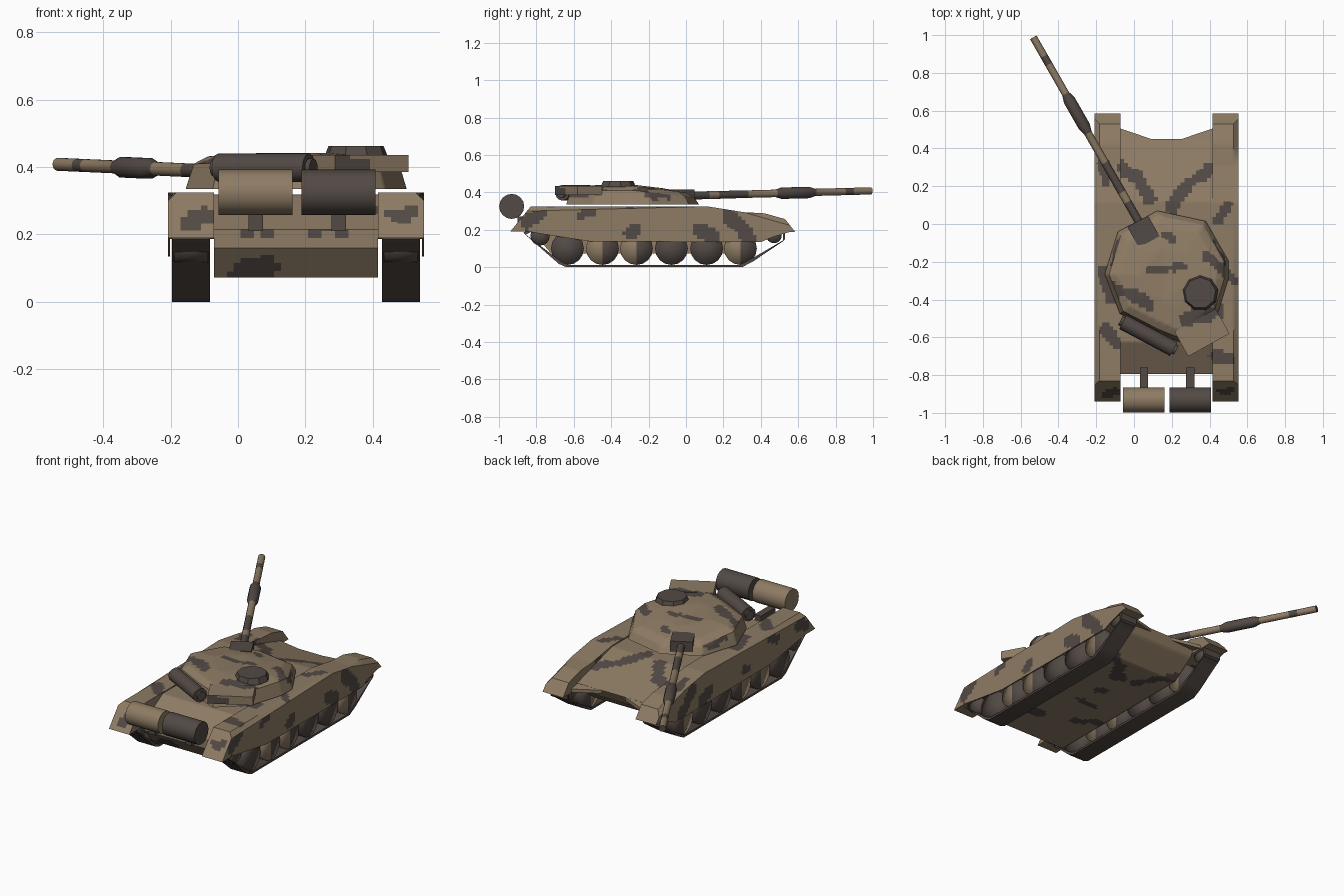
import bpy, bmesh
from math import radians
from mathutils import Vector, Matrix, noise

cube = bpy.data.objects.get("Cube")
if cube:
    bpy.data.objects.remove(cube)


def material(name, rgb):
    m = bpy.data.materials.new(name)
    m.use_nodes = True
    m.diffuse_color = (*rgb, 1)
    m.node_tree.nodes["Principled BSDF"].inputs["Base Color"].default_value = (*rgb, 1)
    return m


MATS = [material("tan_paint", (0.27, 0.2, 0.128)),
        material("dark_paint", (0.085, 0.067, 0.058))]
TAN, DARK = 0, 1
CX = 0.172                      # centre line of the hull
TURN = Matrix.Rotation(radians(29), 4, 'Z')   # turret traverse

# Camouflage blotches: start, end and radius, seen from above, the side and behind
TOP = [(-.07, .3, 0, .26, .03), (.02, .24, .09, .13, .03), (.2, .1, .28, .2, .04),
       (.28, .2, .4, .3, .03), (.08, -.25, .25, -.22, .02), (-.12, -.33, .08, -.42, .03),
       (.17, -.06, .2, -.08, .025), (.38, -.17, .48, -.24, .025), (.28, -.5, .44, -.46, .035),
       (-.17, -.25, -.12, -.4, .03), (-.15, -.55, -.1, -.62, .03), (.48, -.25, .53, -.3, .03),
       (.44, -.7, .5, -.72, .04), (-.17, .32, -.15, .22, .025), (.5, .1, .44, .02, .025)]
SIDE = [(-.85, .24, -.78, .28, .035), (-.57, .27, -.5, .3, .025), (-.3, .19, -.27, .2, .03),
        (.08, .2, .14, .17, .04), (.24, .27, .34, .15, .04), (-.2, .4, -.1, .38, .025)]
REAR = [(0, .08, .09, .1, .035), (.02, .22, .09, .22, .025), (.22, .22, .3, .22, .025),
        (.3, .4, .36, .4, .03), (-.13, .23, -.1, .25, .025), (.46, .26, .5, .25, .03)]


def is_dark(p, n):
    if abs(n.x) > 0.75:
        q, spots = Vector((p.y, p.z)), SIDE
    elif n.y < -0.6:
        q, spots = Vector((p.x, p.z)), REAR
    else:
        q, spots = Vector((p.x, p.y)), TOP
    wobble = 0.02 * noise.noise(p * 14)
    for ax, ay, bx, by, r in spots:
        a, d = Vector((ax, ay)), Vector((bx - ax, by - ay))
        t = min(1, max(0, (q - a).dot(d) / d.length_squared))
        if (q - a - d * t).length < r + wobble:
            return True
    return False


def camouflage(bm, step=0.02):
    """Cut the mesh into small cells and paint each by the blotch rule."""
    for axis in range(3):
        values = [v.co[axis] for v in bm.verts]
        normal = Vector([float(i == axis) for i in range(3)])
        x = min(values) + step * 0.9
        while x < max(values) - 0.002:
            geom = bm.verts[:] + bm.edges[:] + bm.faces[:]
            bmesh.ops.bisect_plane(bm, geom=geom, plane_co=normal * x, plane_no=normal, dist=1e-5)
            x += step
    bm.normal_update()
    for f in bm.faces:
        f.material_index = int(is_dark(f.calc_center_median(), f.normal))


def finish(bm, name, angle=35, camo=False):
    bmesh.ops.recalc_face_normals(bm, faces=bm.faces[:])
    if camo:
        camouflage(bm)
    mesh = bpy.data.meshes.new(name)
    bm.to_mesh(mesh)
    bm.free()
    for m in MATS:
        mesh.materials.append(m)
    ob = bpy.data.objects.new(name, mesh)
    bpy.context.collection.objects.link(ob)
    bpy.ops.object.select_all(action='DESELECT')
    ob.select_set(True)
    bpy.context.view_layer.objects.active = ob
    if angle >= 180:
        bpy.ops.object.shade_smooth()
    else:
        bpy.ops.object.shade_smooth_by_angle(angle=radians(angle))
    return ob


def loft(bm, rings, caps=True, mats=None):
    """Join rings of points; mats gives a colour for each band."""
    loops = [[bm.verts.new(p) for p in ring] for ring in rings]
    n = len(loops[0])
    for k, (a, b) in enumerate(zip(loops, loops[1:])):
        for i in range(n):
            f = bm.faces.new((a[i], a[(i + 1) % n], b[(i + 1) % n], b[i]))
            f.material_index = mats[k] if mats else TAN
    if caps:
        for loop in (loops[0], loops[-1]):
            bm.faces.new(loop).material_index = mats[-1] if mats else TAN


def prism(bm, profile, x0, x1):
    loft(bm, [[(x, y, z) for y, z in profile] for x in (x0, x1)])


def cylinder(bm, centre, r, length, rot=Matrix(), segs=16, mat=DARK, r2=None):
    res = bmesh.ops.create_cone(bm, cap_ends=True, cap_tris=True, segments=segs, radius1=r,
                                radius2=r if r2 is None else r2, depth=length,
                                matrix=Matrix.Translation(centre) @ rot)
    faces = {f for v in res["verts"] for f in v.link_faces}
    for f in faces:
        f.material_index = mat
    return faces


def box(bm, centre, size, rot=Matrix(), mat=DARK):
    res = bmesh.ops.create_cube(bm, size=1, matrix=Matrix.Translation(centre) @ rot @ Matrix.Diagonal((*size, 1)))
    for f in {f for v in res["verts"] for f in v.link_faces}:
        f.material_index = mat


ACROSS = Matrix.Rotation(radians(90), 4, 'Y')

# Hull between the tracks, with pointed nose corners
bm = bmesh.new()
prism(bm, [(-.62, .318), (.12, .318), (.45, .225), (.42, .17), (.28, .072), (-.72, .072),
           (-.795, .16), (-.795, .215)], CX - .243, CX + .243)
finish(bm, "hull", camo=True)
bm = bmesh.new()
for s in (-1, 1):
    loft(bm, [[(CX + s * .243, .44, z), (CX + s * .243, .505, z - .015), (CX + s * .08, .45, z)]
              for z in (.205, .225)])
finish(bm, "nose_corners")

# Running gear on each side
FENDER = [(-.94, .19), (-.83, .325), (.115, .325), (.31, .294), (.42, .288), (.53, .257), (.585, .187)]
SKIRT = [(-.9, .2), (-.757, .176), (-.515, .138), (.4, .134), (.46, .16), (.56, .19), (.56, .205)]
BELT = [(-.87, .185), (-.68, .018), (-.64, 0), (.3, 0), (.36, .032), (.53, .15), (.53, .19), (.47, .215), (-.8, .22)]
WHEELS = [-.634, -.447, -.265, -.078, .11, .291]
for s, side in ((-1, "right"), (1, "left")):
    bm = bmesh.new()
    prism(bm, FENDER, CX + s * .243, CX + s * .38)
    outer = [e for e in bm.edges
             if all(abs(v.co.x - CX) > .37 and v.co.z > .25 for v in e.verts)]
    bmesh.ops.bevel(bm, geom=outer, offset=.025, segments=1, affect='EDGES')
    prism(bm, SKIRT, CX + s * .374, CX + s * .38)
    finish(bm, side + "_fender", camo=True)

    bm = bmesh.new()
    mid = Vector((-.15, .11))
    rings = []
    for x, grow in ((.255, 0), (.367, 0), (.367, .012), (.255, .012), (.255, 0)):
        rings.append([(CX + s * x, y - grow * (1 if y > mid.x else -1), z + grow * (1 if z < mid.y else -1))
                      for y, z in BELT])
    loft(bm, rings, caps=False, mats=[DARK] * 4)
    bmesh.ops.remove_doubles(bm, verts=bm.verts[:], dist=1e-5)
    finish(bm, side + "_track")

    bm = bmesh.new()
    for i, y in enumerate(WHEELS):
        for f in cylinder(bm, (CX + s * .311, y, .1), .088, .1, ACROSS):
            if i in (1, 2, 5) and f.calc_center_median().y < y:
                f.material_index = TAN
    cylinder(bm, (CX + s * .311, -.78, .168), .052, .1, ACROSS)
    cylinder(bm, (CX + s * .311, .47, .17), .042, .1, ACROSS)
    finish(bm, side + "_wheels", 180)

# Turret shell with a roof that falls towards the gun
OUTLINE = [(.124, .07), (.38, .015), (.5, -.195), (.5, -.29), (.435, -.5), (.28, -.64),
           (.13, -.58), (-.075, -.475), (-.155, -.265), (-.085, -.04)]
HUB = Vector((.18, -.28))


def turret_ring(scale, drop):
    pts = [HUB + (Vector(p) - HUB) * scale for p in OUTLINE]
    return [(p.x, p.y, .335 if drop is None else .441 - .12 * max(0, p.y + .28) - drop) for p in pts]


bm = bmesh.new()
loft(bm, [turret_ring(1, None), turret_ring(.93, .03), turret_ring(.8, .008), turret_ring(.45, 0)])
bmesh.ops.triangulate(bm, faces=[f for f in bm.faces if len(f.verts) > 4])
finish(bm, "turret", 40, camo=True)

bm = bmesh.new()
box(bm, (.36, -.575, .41), (.25, .15, .05), TURN, TAN)
finish(bm, "turret_bustle", camo=True)

bm = bmesh.new()
cylinder(bm, (.35, -.365, .445), .097, .034, r2=.083, segs=9)
finish(bm, "cupola", 30)

bm = bmesh.new()
box(bm, (.05, -.04, .385), (.125, .125, .062), TURN)
finish(bm, "gun_mount")

# Snorkel tube stowed on the rear cheek
bm = bmesh.new()
cylinder(bm, (.076, -.59, .398), .042, .335, Matrix.Rotation(radians(-28), 4, 'Z') @ ACROSS, 12)
rims = [e for e in bm.edges if e.calc_face_angle(0) > 1.2]
bmesh.ops.bevel(bm, geom=rims, offset=.015, segments=2, affect='EDGES')
for f in bm.faces:
    f.material_index = DARK
finish(bm, "snorkel_tube", 60)

# Gun barrel: distance along the bore, radius, colour of the band that follows
BARREL = [(0, .022, DARK), (.14, .022, TAN), (.2, .022, DARK), (.38, .021, TAN), (.56, .021, DARK),
          (.6, .032, DARK), (.76, .032, DARK), (.8, .02, TAN), (.98, .02, DARK), (1.03, .02, TAN), (1, .02, DARK)]
start, tip = Vector((.035, -.005, .382)), Vector((-.533, .988, .408))
aim = (tip - start).to_track_quat('Z', 'Y').to_matrix().to_4x4()
reach = (tip - start).length
bm = bmesh.new()
rings = []
for d, r, _ in BARREL[:-1] + [(reach, .02, DARK)]:
    place = Matrix.Translation(start) @ aim @ Matrix.Translation((0, 0, d))
    rings.append([place @ (Matrix.Rotation(radians(36 * i), 4, 'Z') @ Vector((r, 0, 0))) for i in range(10)])
loft(bm, rings, mats=[m for _, _, m in BARREL])
finish(bm, "gun_barrel", 40)

# Fuel drums on brackets behind the hull
for name, x, mat in (("right", .052, TAN), ("left", .298, DARK)):
    bm = bmesh.new()
    cylinder(bm, (x, -.932, .325), .067, .219, ACROSS, 16, mat)
    finish(bm, name + "_fuel_drum", 50)
    bm = bmesh.new()
    box(bm, (x, -.83, .24), (.043, .14, .06))
    finish(bm, name + "_drum_bracket")
